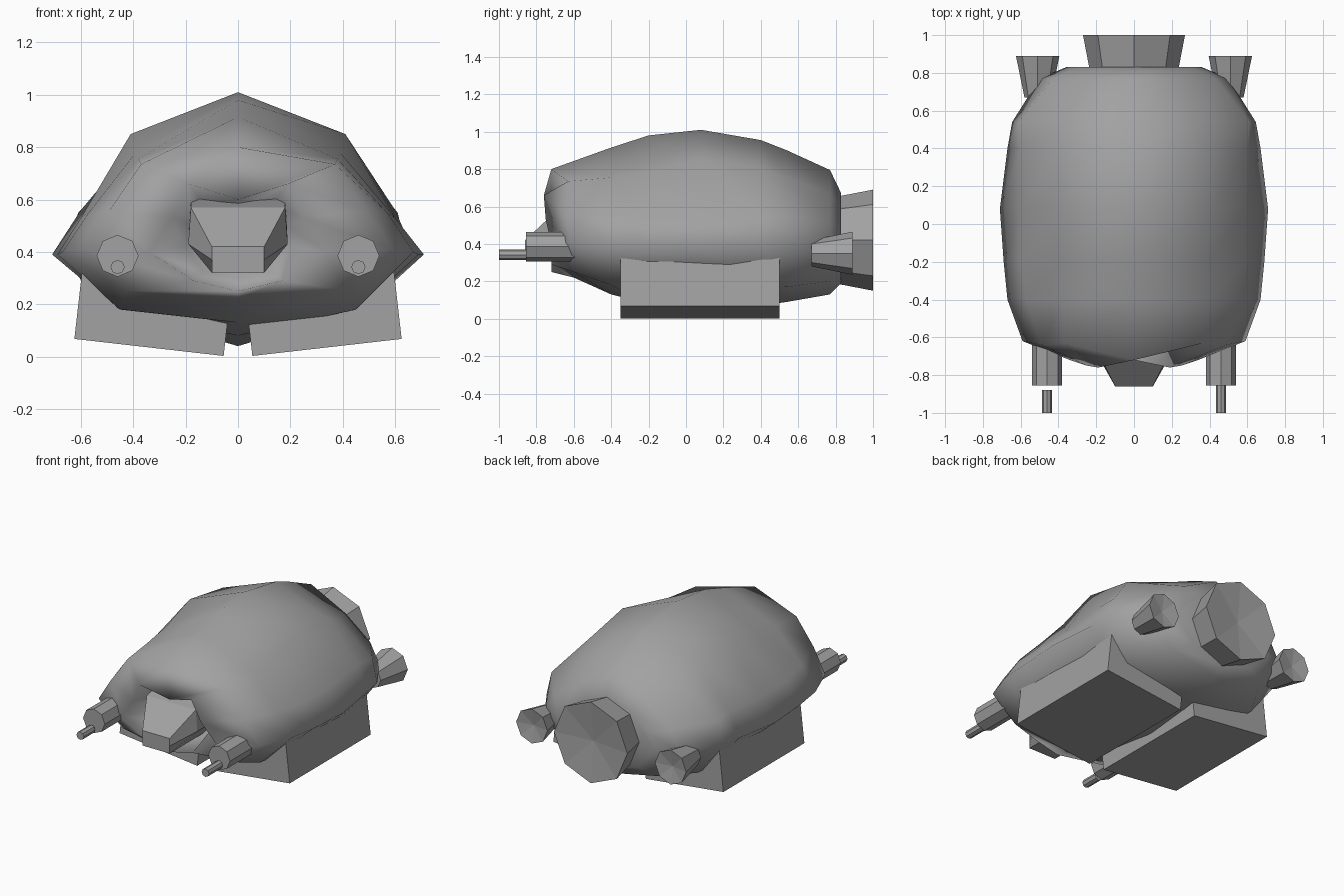
import bpy, bmesh, math
from mathutils import Matrix, Vector

cube = bpy.data.objects.get("Cube")
if cube:
    bpy.data.objects.remove(cube, do_unlink=True)

grey = bpy.data.materials.new("hull_grey")
grey.use_nodes = True
colour = (0.36, 0.36, 0.36, 1)
grey.diffuse_color = colour
grey.node_tree.nodes["Principled BSDF"].inputs["Base Color"].default_value = colour


def finish(name, bm):
    bmesh.ops.recalc_face_normals(bm, faces=bm.faces)
    mesh = bpy.data.meshes.new(name)
    bm.to_mesh(mesh)
    bm.free()
    mesh.materials.append(grey)
    obj = bpy.data.objects.new(name, mesh)
    bpy.context.collection.objects.link(obj)
    return obj


def loft(name, half_rings):
    """Mirror half cross-sections across x and skin them, capping both ends."""
    bm = bmesh.new()
    rings = []
    for half in half_rings:
        full = half + [(-x, y, z) for x, y, z in reversed(half) if x > 0]
        rings.append([bm.verts.new(p) for p in full])
    n = len(rings[0])
    for a, b in zip(rings, rings[1:]):
        for i in range(n):
            j = (i + 1) % n
            bm.faces.new((a[i], a[j], b[j], b[i]))
    bm.faces.new(rings[0])
    bm.faces.new(rings[-1])
    return finish(name, bm)


def tube(name, x, z, y0, r0, y1, r1, sides=8, dish=0.0):
    """Faceted tube along y; the y1 end can have a shallow dished cap."""
    bm = bmesh.new()
    ends = []
    for y, r in ((y0, r0), (y1, r1)):
        ends.append([bm.verts.new((x + r * math.cos(math.tau * i / sides), y,
                                   z + r * math.sin(math.tau * i / sides)))
                     for i in range(sides)])
    a, b = ends
    bm.faces.new(a)
    hub = bm.verts.new((x, y1 - dish, z))
    for i in range(sides):
        j = (i + 1) % sides
        bm.faces.new((a[i], a[j], b[j], b[i]))
        bm.faces.new((b[i], b[j], hub))
    return finish(name, bm)


def section(y, top, shoulder, upper, wide, lower, keel):
    return [(0, y, top)] + [(x, y, z) for x, z in (shoulder, upper, wide, lower)] + [(0, y, keel)]


# Hull: recessed nose, lip, overhanging brow, then body sections front to back
recess = [(0, -.5, .56), (.13, -.5, .58), (.18, -.5, .5),
          (.2, -.5, .42), (.13, -.52, .32), (0, -.52, .3)]
lip = [(0, -.72, .6), (.19, -.76, .66), (.25, -.75, .53),
       (.34, -.72, .4), (.17, -.72, .29), (0, -.72, .25)]
brow = [(0, -.72, .8), (.37, -.63, .735), (.49, -.64, .56),
        (.59, -.62, .41), (.43, -.6, .25), (0, -.6, .22)]
hull = loft("hull", [
    recess, lip, brow,
    section(-.4, .915, (.38, .755), (.57, .55), (.67, .4), (.45, .18), .13),
    section(-.2, .98, (.39, .78), (.6, .53), (.69, .39), (.46, .18), .08),
    section(.08, 1.01, (.41, .85), (.6, .53), (.71, .39), (.46, .18), .04),
    section(.4, .955, (.39, .81), (.6, .56), (.67, .4), (.48, .18), .07),
    section(.54, .9, (.36, .75), (.61, .55), (.645, .4), (.47, .17), .09),
    section(.77, .795, (.25, .67), (.43, .53), (.5, .4), (.34, .2), .13),
    section(.83, .67, (.18, .6), (.3, .5), (.36, .39), (.22, .25), .19),
])
hull.data.shade_smooth()

# Cockpit block in the nose recess
loft("cockpit", [
    [(.1, -.86, .32), (.1, -.86, .37), (.1, -.86, .42)],
    [(.1, -.72, .32), (.19, -.7, .43), (.18, -.7, .57)],
    [(.1, -.46, .32), (.19, -.46, .43), (.18, -.46, .63)],
])

# Rear main engine
tube("main_engine", 0, .42, .74, .22, 1, .27, dish=.03)

# Paired guns, thrusters and tilted landing skids
for side, label, barrel_start in ((1, "left", -.85), (-1, "right", -.88)):
    tube(label + "_gun", side * .46, .385, -.55, .08, -.855, .08)
    tube(label + "_gun_barrel", side * .46, .342, barrel_start, .027, -1, .027)
    tube(label + "_thruster", side * .51, .35, .67, .07, .89, .115, dish=.02)
    bm = bmesh.new()
    bmesh.ops.create_cube(bm, size=1)
    tilt = Matrix.Rotation(-side * math.radians(6.5), 4, "Y")
    bottom = Vector((side * .34, .075, .035))
    up = tilt @ Vector((0, 0, .14))
    bm.transform(Matrix.Translation(bottom + up) @ tilt
                 @ Matrix.Diagonal((.574, .85, .28, 1)))
    finish(label + "_skid", bm)
